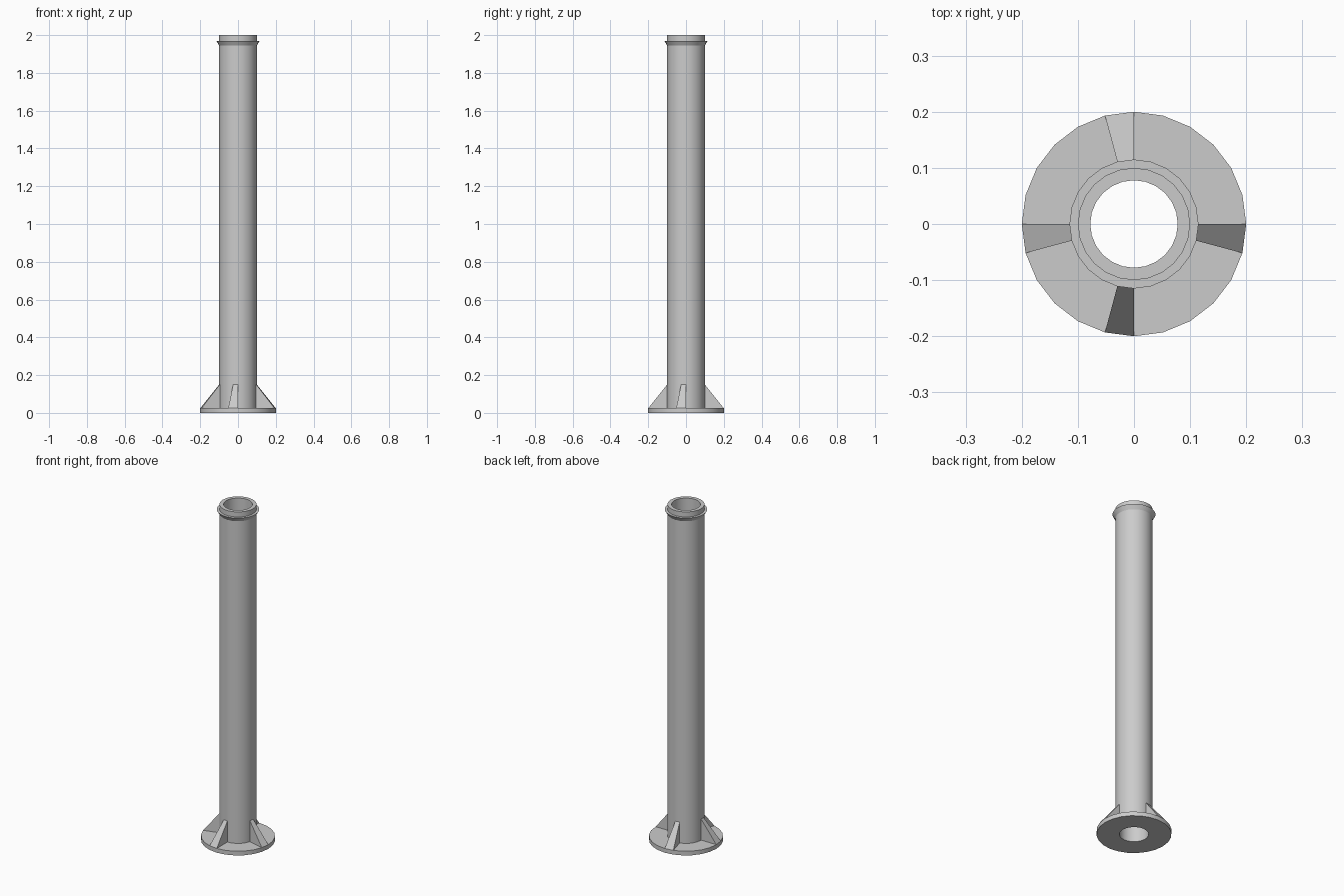
import bpy
import bmesh
from math import cos, sin, radians

SIDES = 24
STEP = 360 / SIDES
BORE, TUBE_R, COLLAR_R, FLANGE_R = 0.078, 0.1, 0.115, 0.2
FLANGE_Z, FIN_Z, TOP_Z = 0.025, 0.15, 2.0

if "Cube" in bpy.data.objects:
    bpy.data.objects.remove(bpy.data.objects["Cube"])

grey = bpy.data.materials.new("light grey metal")
grey.use_nodes = True
grey.diffuse_color = (0.6, 0.6, 0.6, 1)
grey.node_tree.nodes["Principled BSDF"].inputs["Base Color"].default_value = grey.diffuse_color


def sweep(name, profile, start=0, steps=SIDES, smooth=True):
    """Turn a (radius, height) profile about z; a partial turn makes a capped solid."""
    full = steps == SIDES
    bm = bmesh.new()
    rows = []
    for i in range(steps if full else steps + 1):
        a = radians(start + i * STEP)
        rows.append([bm.verts.new((r * cos(a), r * sin(a), z)) for r, z in profile])
    n = len(profile)
    for i in range(steps):
        here, there = rows[i], rows[(i + 1) % len(rows)]
        for j in range(n - 1 if full else n):
            k = (j + 1) % n
            bm.faces.new((here[j], there[j], there[k], here[k]))
    if not full:
        bm.faces.new(rows[0])
        bm.faces.new(rows[-1][::-1])
    mesh = bpy.data.meshes.new(name)
    bm.to_mesh(mesh)
    bm.free()
    mesh.materials.append(grey)
    obj = bpy.data.objects.new(name, mesh)
    bpy.context.collection.objects.link(obj)
    if smooth:
        bpy.ops.object.select_all(action="DESELECT")
        obj.select_set(True)
        bpy.context.view_layer.objects.active = obj
        bpy.ops.object.shade_smooth_by_angle(angle=radians(25))
    return obj


# Round foot plate with the bore through it
sweep("base_flange", [(BORE, 0), (FLANGE_R, 0), (FLANGE_R, FLANGE_Z), (TUBE_R, FLANGE_Z)])

# Hollow upright, outside wall, rim and bore
sweep("tube", [(TUBE_R, FLANGE_Z), (TUBE_R, TOP_Z), (BORE, TOP_Z), (BORE, 0)])

# Flared collar just under the rim
sweep("collar", [(TUBE_R, 1.945), (COLLAR_R, 1.97), (TUBE_R, 1.97)])

# Four wedge-shaped gussets, each one facet wide
fin_profile = [(TUBE_R, FLANGE_Z), (FLANGE_R, FLANGE_Z), (TUBE_R, FIN_Z)]
for side, angle in (("left", -STEP), ("back", 90), ("right", 180), ("front", 270 - STEP)):
    sweep(side + "_gusset", fin_profile, angle, 1, smooth=False)
